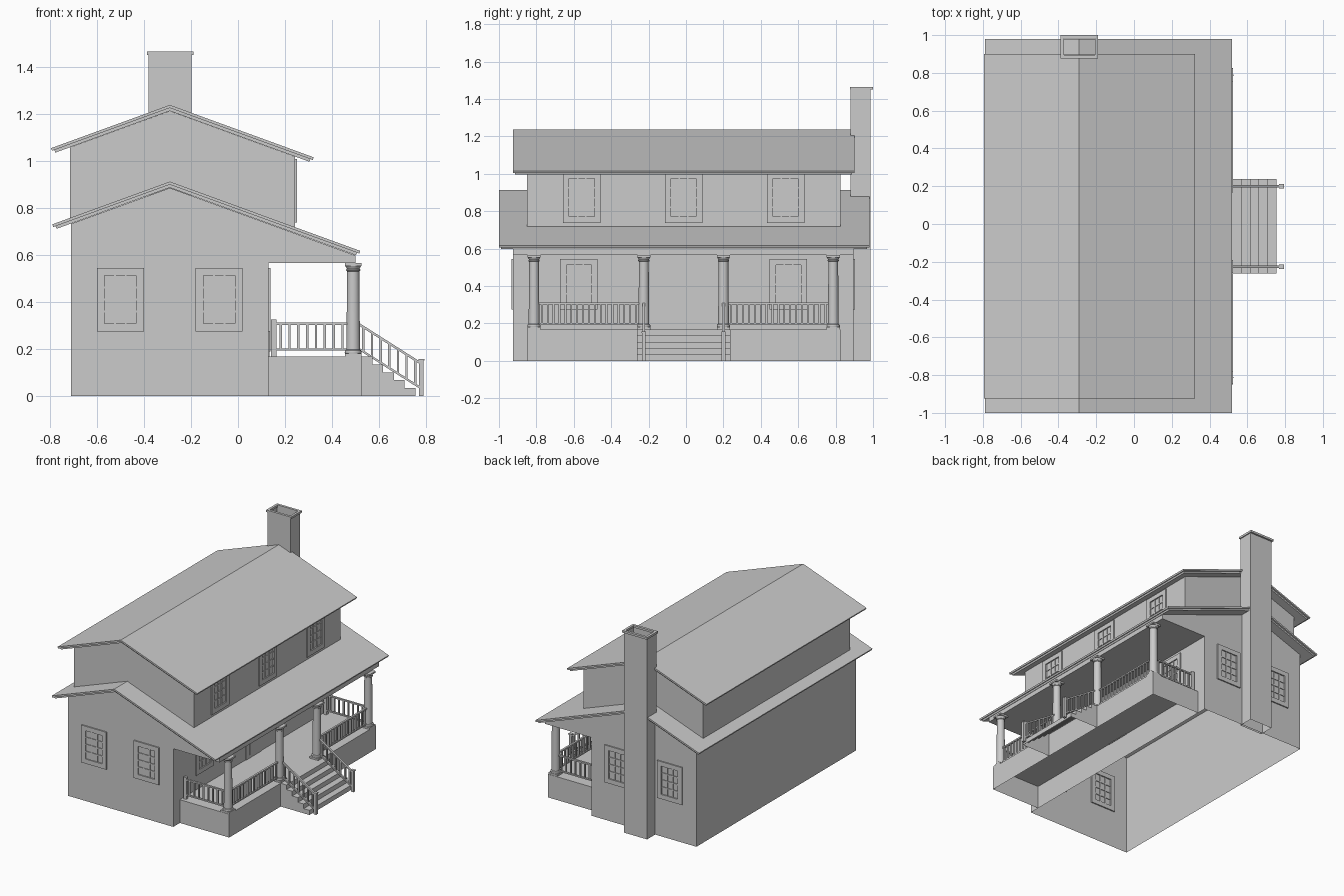
import bpy, bmesh, math
from mathutils import Vector, Matrix

if "Cube" in bpy.data.objects:
    bpy.data.objects.remove(bpy.data.objects["Cube"])

RX, SLOPE = -0.29, 0.364            # ridge position and roof pitch
A = math.atan(SLOPE)
YC = -0.0125                        # centre line of porch


def finish(name, bm, normals=True):
    if normals:
        bmesh.ops.recalc_face_normals(bm, faces=bm.faces)
    me = bpy.data.meshes.new(name)
    bm.to_mesh(me)
    bm.free()
    ob = bpy.data.objects.new(name, me)
    bpy.context.collection.objects.link(ob)
    return ob


def add_box(bm, x0, x1, y0, y1, z0, z1):
    m = Matrix.Translation(((x0 + x1) / 2, (y0 + y1) / 2, (z0 + z1) / 2))
    m = m @ Matrix.Diagonal((x1 - x0, y1 - y0, z1 - z0, 1))
    return bmesh.ops.create_cube(bm, size=1, matrix=m)["verts"]


def boxes(name, items):
    bm = bmesh.new()
    for b in items:
        add_box(bm, *b)
    return finish(name, bm)


def add_beam(bm, p, q, w, h):
    p, q = Vector(p), Vector(q)
    d = q - p
    m = Matrix.Translation((p + q) / 2) @ d.to_track_quat('X', 'Z').to_matrix().to_4x4()
    bmesh.ops.create_cube(bm, size=1, matrix=m @ Matrix.Diagonal((d.length, w, h, 1)))


def prism(name, prof, y0, y1, skip=()):
    """Extrude an x-z profile along y, leaving the listed edges open."""
    bm = bmesh.new()
    a = [bm.verts.new((x, y0, z)) for x, z in prof]
    b = [bm.verts.new((x, y1, z)) for x, z in prof]
    bm.faces.new(a)
    bm.faces.new(b[::-1])
    n = len(prof)
    for i in range(n):
        if i not in skip:
            j = (i + 1) % n
            bm.faces.new((a[j], a[i], b[i], b[j]))
    return finish(name, bm)


def roof_layer(name, l, r, zr, t, y0, y1):
    zl, zq = zr - SLOPE * (RX - l), zr - SLOPE * (r - RX)
    s, c = t * math.sin(A), t * math.cos(A)
    prism(name, [(l, zl), (RX, zr), (r, zq), (r - s, zq - c),
                 (RX, zr - t / math.cos(A)), (l + s, zl - c)], y0, y1)


def roof(name, l, r, zr, y0, y1):
    t = 0.012
    roof_layer(name + "_shingles", l, r, zr, t, y0, y1)
    roof_layer(name + "_trim", l + 0.014, r - 0.014, zr - t / math.cos(A), t, y0 + 0.012, y1 - 0.012)


def under(x, zr):
    return zr - 0.025 - SLOPE * abs(x - RX)


# lower storey: open shell including the gable over the porch and porch ceiling
prism("lower_walls", [(-0.71, 0), (-0.71, under(-0.71, 0.91)), (RX, 0.885),
                      (0.5, under(0.5, 0.91)), (0.5, 0.565), (0.13, 0.565), (0.13, 0)],
      -0.925, 0.895, skip=(1, 2, 6))
# upper storey, standing on the lower roof
prism("upper_walls", [(-0.715, 0.745), (-0.715, under(-0.715, 1.237)), (RX, 1.212),
                      (0.243, under(0.243, 1.237)), (0.243, 0.71), (RX, 0.9)],
      -0.85, 0.825, skip=(1, 2, 4, 5))
roof("lower_roof", -0.79, 0.52, 0.912, -1.0, 0.98)
roof("upper_roof", -0.795, 0.322, 1.238, -0.925, 0.9)


# chimney: open flue with a cap ring
def tube(name, x0, x1, y0, y1, z0, z1):
    bm = bmesh.new()
    add_box(bm, x0, x1, y0, y1, z0, z1)
    bmesh.ops.delete(bm, geom=[f for f in bm.faces if abs(f.normal.z) > 0.9], context='FACES_ONLY')
    return finish(name, bm, False)


tube("chimney", -0.38, -0.197, 0.88, 0.987, 0, 1.452)
boxes("chimney_cap", [(-0.388, -0.37, 0.876, 1.0, 1.45, 1.465), (-0.207, -0.19, 0.876, 1.0, 1.45, 1.465),
                      (-0.37, -0.207, 0.876, 0.894, 1.45, 1.465), (-0.37, -0.207, 0.982, 1.0, 1.45, 1.465)])


# windows: outer casing plus a three by four grid of bars
def window(name, axis, pos, u, z0):
    d, w, h, f = 0.009, 0.1, 0.27, 0.033
    rects = [(u - w, u - w + f, z0, z0 + h, d), (u + w - f, u + w, z0, z0 + h, d),
             (u - w + f, u + w - f, z0, z0 + f, d), (u - w + f, u + w - f, z0 + h - f, z0 + h, d)]
    iw, ih, m = 2 * (w - f), h - 2 * f, 0.004
    for i in (1, 2):
        c = u - w + f + iw * i / 3
        rects.append((c - m, c + m, z0 + f, z0 + h - f, 0.005))
    for i in (1, 2, 3):
        c = z0 + f + ih * i / 4
        rects.append((u - w + f, u + w - f, c - m, c + m, 0.005))
    if axis == 'y':
        boxes(name, [(a, b, pos - e, pos + e, p, q) for a, b, p, q, e in rects])
    else:
        boxes(name, [(pos - e, pos + e, a, b, p, q) for a, b, p, q, e in rects])


for x in (-0.5, -0.08):
    window("front_window", 'y', -0.925, x, 0.275)
    window("back_window", 'y', 0.895, x, 0.275)
for k in (-1, 0, 1):
    window("upper_window", 'x', 0.243, YC + 0.545 * k, 0.738)
    if k:
        window("porch_window", 'x', 0.13, YC + 0.56 * k, 0.275)

# door with two raised panels
boxes("door", [(0.128, 0.135, YC - 0.09, YC + 0.09, 0.165, 0.54),
               (0.135, 0.139, YC - 0.047, YC + 0.047, 0.35, 0.505),
               (0.135, 0.139, YC - 0.047, YC + 0.047, 0.19, 0.295)])

# porch base (open below) and stairs
prism("porch_base", [(0.13, 0), (0.13, 0.168), (0.525, 0.168), (0.525, 0)], -0.85, 0.825, skip=(0, 3))
steps = [(0.525, 0), (0.525, 0.168)]
for i in range(5):
    x = 0.571 + 0.046 * i
    steps += [(x, 0.168 - 0.0336 * i), (x, 0.168 - 0.0336 * (i + 1))]
prism("stairs", steps, YC - 0.25, YC + 0.25, skip=(0, len(steps) - 1))


# turned columns with square plinth and abacus
def column(y):
    prof = [(0.034, 0.18), (0.036, 0.186), (0.034, 0.193), (0.029, 0.197), (0.026, 0.51), (0.026, 0.53),
            (0.03, 0.533), (0.03, 0.538), (0.027, 0.541), (0.034, 0.553)]
    bm = bmesh.new()
    n, rings = 20, []
    for r, z in prof:
        rings.append([bm.verts.new((0.49 + r * math.cos(math.tau * i / n),
                                    y + r * math.sin(math.tau * i / n), z)) for i in range(n)])
    for a, b in zip(rings, rings[1:]):
        for i in range(n):
            bm.faces.new((a[i], a[(i + 1) % n], b[(i + 1) % n], b[i]))
    for z0, z1 in ((0.168, 0.18), (0.553, 0.565)):
        add_box(bm, 0.455, 0.525, y - 0.035, y + 0.035, z0, z1)
    ob = finish("porch_column", bm)
    bpy.ops.object.select_all(action='DESELECT')
    ob.select_set(True)
    bpy.context.view_layer.objects.active = ob
    bpy.ops.object.shade_smooth_by_angle(angle=math.radians(35))


# a railing run between two points: p and q are on the top rail
def railing(name, p, q, count, drop=0.11):
    bm = bmesh.new()
    p, q, dz = Vector(p), Vector(q), Vector((0, 0, drop))
    add_beam(bm, p, q, 0.014, 0.01)
    add_beam(bm, p - dz, q - dz, 0.014, 0.009)
    for i in range(count):
        c = p.lerp(q, (i + 0.5) / count)
        add_box(bm, c.x - 0.005, c.x + 0.005, c.y - 0.005, c.y + 0.005, c.z - drop, c.z)
    finish(name, bm)


for s in (-1, 1):
    yo, yi = YC + 0.8 * s, YC + 0.213 * s
    column(yo)
    column(yi)
    railing("front_railing", (0.49, yo - 0.026 * s, 0.307), (0.49, yi + 0.026 * s, 0.307), 17)
    railing("side_railing", (0.163, yo, 0.307), (0.463, yo, 0.307), 8)
    boxes("railing_post", [(0.14, 0.163, yo - 0.011, yo + 0.011, 0.168, 0.325)])
    railing("stair_railing", (0.515, yi, 0.305), (0.772, yi, 0.142), 7, 0.105)
    boxes("stair_newel", [(0.77, 0.79, yi - 0.01, yi + 0.01, 0, 0.15),
                          (0.767, 0.793, yi - 0.012, yi + 0.012, 0.15, 0.157)])
